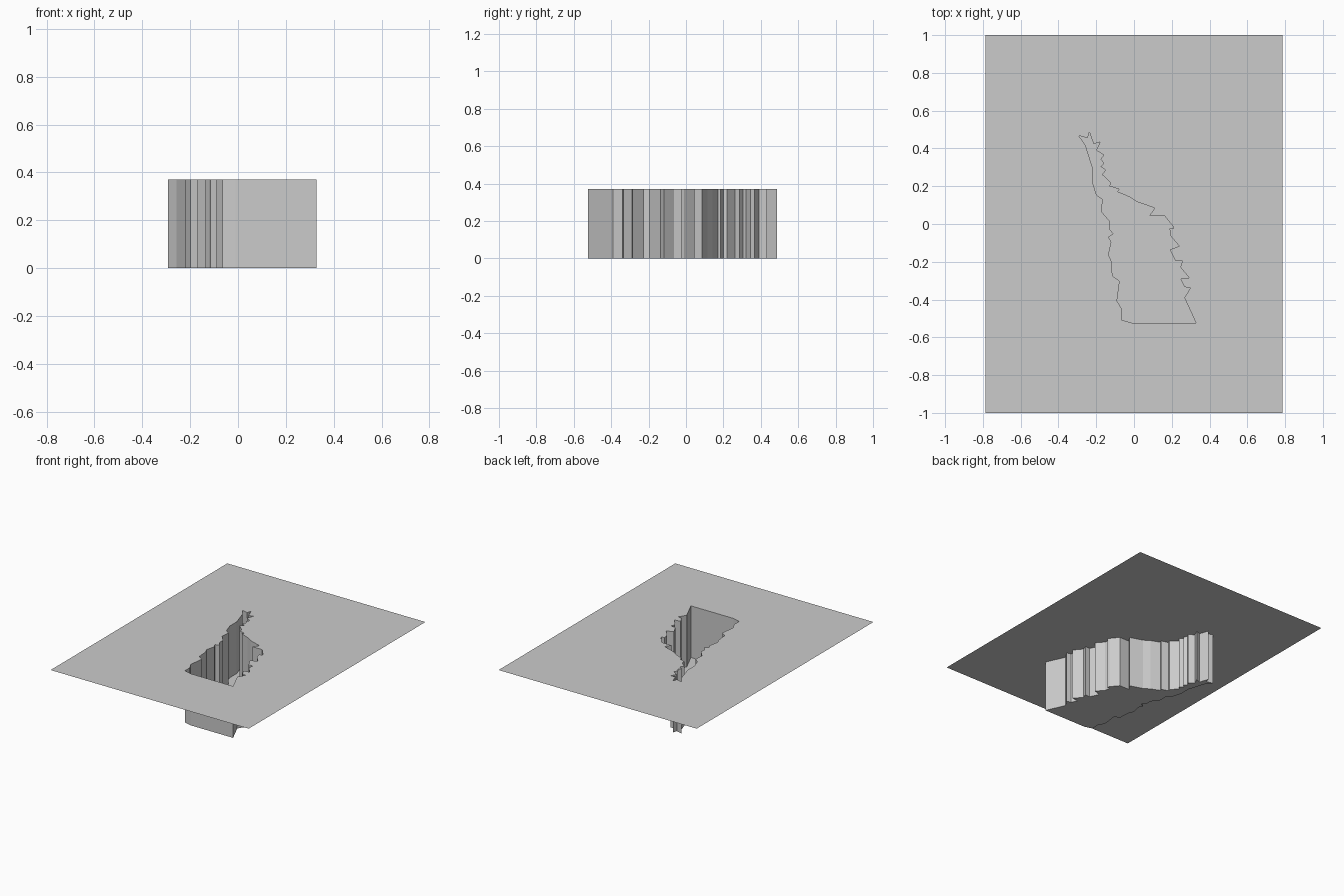
import bpy, bmesh

if "Cube" in bpy.data.objects:
    bpy.data.objects.remove(bpy.data.objects["Cube"])

TOP = 0.37
HALF_X, HALF_Y = 0.785, 1.0

# Jagged outline of the pit, clockwise from the upper-left tip
OUTLINE = [
    (-.293, .468), (-.246, .455), (-.236, .487), (-.214, .423), (-.18, .434),
    (-.20, .39), (-.16, .365), (-.177, .344), (-.16, .32), (-.177, .305),
    (-.15, .285), (-.17, .262), (-.125, .22), (-.13, .20), (-.08, .185),
    (-.088, .17), (-.024, .143), (.018, .116), (.11, .085), (.082, .045),
    (.16, .045), (.205, -.01), (.21, -.025), (.188, -.025), (.195, -.065),
    (.24, -.117), (.19, -.135), (.22, -.196), (.257, -.196), (.245, -.228),
    (.293, -.286), (.246, -.29), (.267, -.333), (.298, -.34), (.267, -.39),
    (.328, -.524), (-.01, -.524), (-.065, -.508), (-.065, -.45), (-.09, -.407),
    (-.076, -.302), (-.114, -.275), (-.12, -.196), (-.135, -.164), (-.12, -.095),
    (-.135, -.07), (-.108, -.053), (-.13, -.026), (-.13, .016), (-.17, .063),
    (-.167, .132), (-.198, .153), (-.22, .222), (-.22, .30), (-.257, .418),
]


def loop(bm, points, z):
    """Closed ring of vertices and edges at height z."""
    verts = [bm.verts.new((x, y, z)) for x, y in points]
    edges = [bm.edges.new((v, verts[i - 1])) for i, v in enumerate(verts)]
    return verts, edges


def fill_up(bm, edges):
    """Fill one or more rings (inner rings become holes), facing up."""
    geom = bmesh.ops.triangle_fill(bm, edges=edges, use_beauty=True)["geom"]
    for f in geom:
        if isinstance(f, bmesh.types.BMFace):
            f.normal_update()
            if f.normal.z < 0:
                f.normal_flip()


def finish(bm, name):
    mesh = bpy.data.meshes.new(name)
    bm.to_mesh(mesh)
    bm.free()
    bpy.context.collection.objects.link(bpy.data.objects.new(name, mesh))


# Ground sheet with the pit opening cut out
bm = bmesh.new()
border = [(-HALF_X, -HALF_Y), (HALF_X, -HALF_Y), (HALF_X, HALF_Y), (-HALF_X, HALF_Y)]
fill_up(bm, loop(bm, border, TOP)[1] + loop(bm, OUTLINE, TOP)[1])
finish(bm, "ground_sheet")

# Pit: vertical walls facing inward, closed by a flat floor
bm = bmesh.new()
rim, _ = loop(bm, OUTLINE, TOP)
base, base_edges = loop(bm, OUTLINE, 0)
fill_up(bm, base_edges)
for i in range(len(rim)):
    bm.faces.new((rim[i - 1], rim[i], base[i], base[i - 1]))
bmesh.ops.recalc_face_normals(bm, faces=bm.faces)
if sum(f.normal.z for f in bm.faces) < 0:
    bmesh.ops.reverse_faces(bm, faces=bm.faces)
finish(bm, "pit")
